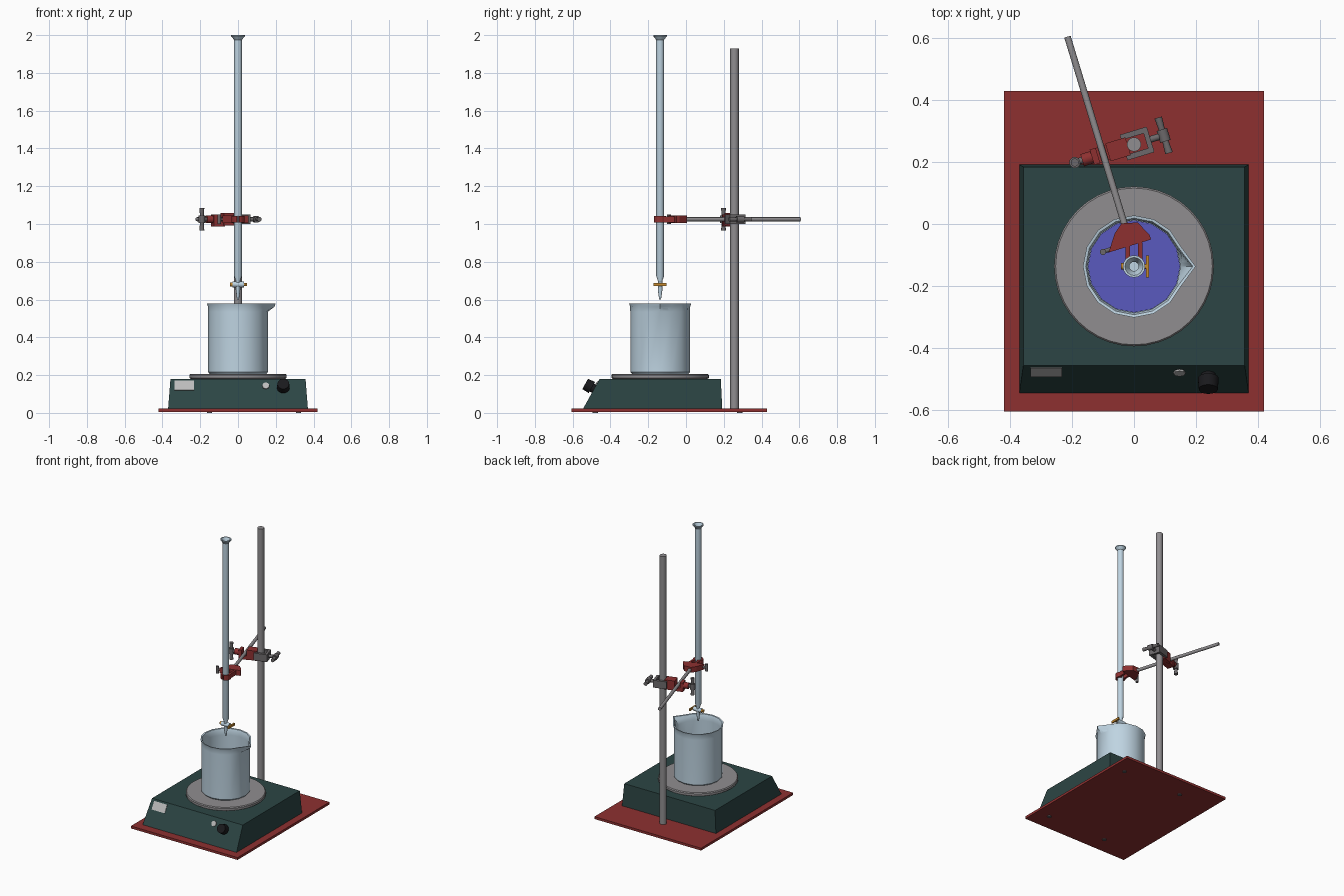
import bpy, bmesh, math
from mathutils import Matrix, Vector

if "Cube" in bpy.data.objects:
    bpy.data.objects.remove(bpy.data.objects["Cube"], do_unlink=True)


def material(name, r, g, b):
    m = bpy.data.materials.new(name)
    m.use_nodes = True
    m.diffuse_color = (r, g, b, 1)
    m.node_tree.nodes["Principled BSDF"].inputs["Base Color"].default_value = (r, g, b, 1)
    return m


RED = material("red paint", 0.27, 0.03, 0.03)
GREEN = material("dark green", 0.025, 0.06, 0.058)
STEEL = material("steel grey", 0.28, 0.27, 0.28)
IRON = material("dark iron", 0.15, 0.14, 0.145)
GLASS = material("pale blue glass", 0.52, 0.66, 0.76)
LIQUID = material("violet liquid", 0.1, 0.1, 0.52)
BRASS = material("orange brass", 0.55, 0.25, 0.03)
BLACK = material("black", 0.01, 0.01, 0.012)
LABEL = material("light grey", 0.5, 0.5, 0.5)


def finish(name, bm, mat, matrix=Matrix(), smooth=False):
    bmesh.ops.recalc_face_normals(bm, faces=bm.faces)
    mesh = bpy.data.meshes.new(name)
    bm.to_mesh(mesh)
    bm.free()
    mesh.materials.append(mat)
    ob = bpy.data.objects.new(name, mesh)
    ob.matrix_world = matrix
    bpy.context.collection.objects.link(ob)
    if smooth:
        bpy.ops.object.select_all(action='DESELECT')
        ob.select_set(True)
        bpy.context.view_layer.objects.active = ob
        bpy.ops.object.shade_smooth_by_angle(angle=math.radians(35))
    return ob


def box(name, lo, hi, mat, matrix=Matrix()):
    bm = bmesh.new()
    lo, hi = Vector(lo), Vector(hi)
    bmesh.ops.create_cube(bm, size=1)
    for v in bm.verts:
        v.co = (lo + hi) / 2 + Vector(a * b for a, b in zip(v.co, hi - lo))
    return finish(name, bm, mat, matrix)


def rod(name, a, b, r, mat, matrix=Matrix(), r2=None, sides=14):
    a, b = Vector(a), Vector(b)
    bm = bmesh.new()
    bmesh.ops.create_cone(bm, cap_ends=True, segments=sides, radius1=r,
                          radius2=r if r2 is None else r2, depth=(b - a).length)
    turn = (b - a).to_track_quat('Z', 'Y').to_matrix().to_4x4()
    bm.transform(Matrix.Translation((a + b) / 2) @ turn)
    return finish(name, bm, mat, matrix, True)


def lathe(name, profile, mat, center, sides=16, edit=None):
    bm = bmesh.new()
    vs = [bm.verts.new((r, 0, z)) for r, z in profile]
    es = [bm.edges.new(p) for p in zip(vs, vs[1:])]
    bmesh.ops.spin(bm, geom=vs + es, cent=(0, 0, 0), axis=(0, 0, 1),
                   angle=math.tau, steps=sides, use_merge=True)
    bmesh.ops.remove_doubles(bm, verts=bm.verts, dist=0.0005)
    if edit:
        edit(bm)
    return finish(name, bm, mat, Matrix.Translation(center), True)


def prism(name, outline, z0, z1, mat, matrix=Matrix()):
    bm = bmesh.new()
    face = bm.faces.new([bm.verts.new((x, y, z0)) for x, y in outline])
    top = bmesh.ops.extrude_face_region(bm, geom=[face])["geom"]
    for v in top:
        if isinstance(v, bmesh.types.BMVert):
            v.co.z = z1
    return finish(name, bm, mat, matrix)


AXIS_Y = -0.137

# Stand base, feet and upright
box("base_plate", (-0.42, -0.605, 0.005), (0.42, 0.43, 0.022), RED)
for x in (-0.15, 0.32):
    for y in (-0.48, 0.285):
        rod("base_foot", (x, y, 0), (x, y, 0.006), 0.014, IRON)
rod("upright_rod", (0, 0.257, 0.02), (0, 0.257, 1.93), 0.023, STEEL)

# Stirrer housing with a sloping front
bm = bmesh.new()
bmesh.ops.create_cube(bm, size=1)
for v in bm.verts:
    up, back = v.co.z > 0, v.co.y > 0
    v.co.x *= 0.715 if up else 0.74
    v.co.y = (0.184 if up else 0.192) if back else (-0.457 if up else -0.545)
    v.co.z = 0.18 if up else 0.022
finish("stirrer_housing", bm, GREEN)

# Controls lie in the frame of the sloping front: local z points outward
slope = Matrix.Translation((0, -0.501, 0.101)) @ Matrix.Rotation(math.atan2(0.158, 0.088), 4, 'X')
rod("control_knob", (0.24, 0.03, 0), (0.24, 0.03, 0.016), 0.024, BLACK, slope)
rod("control_knob_grip", (0.24, 0.03, 0.014), (0.24, 0.03, 0.054), 0.034, BLACK, slope, 0.031, 18)
rod("indicator_lamp", (0.147, 0.047, -0.002), (0.147, 0.047, 0.006), 0.019, LABEL, slope, sides=8)
box("front_label", (-0.335, 0.02, -0.003), (-0.232, 0.078, 0.003), LABEL, slope)

# Heating plate
lathe("heating_plate", [(0, 0.18), (0.25, 0.18), (0.258, 0.185), (0.258, 0.2), (0.253, 0.206),
                        (0, 0.206)], STEEL, (0, AXIS_Y, 0), 40)


# Beaker with a pouring spout on its left
def pull_spout(bm):
    for v in bm.verts:
        if v.co.x > 0.1 and abs(v.co.y) < 0.02 and v.co.z > 0.55:
            v.co.x += 0.034


lathe("beaker", [(0, 0.207), (0.15, 0.207), (0.158, 0.216), (0.158, 0.535), (0.159, 0.562),
                 (0.165, 0.58), (0.156, 0.578), (0.15, 0.56), (0.15, 0.535), (0.15, 0.222),
                 (0, 0.222)], GLASS, (0, AXIS_Y, 0), 16, pull_spout)
lathe("beaker_liquid", [(0, 0.223), (0.149, 0.223), (0.149, 0.36), (0, 0.36)], LIQUID, (0, AXIS_Y, 0))

# Burette: open flared mouth, long tube, narrow tip
lathe("burette_tube", [(0, 0.6), (0.005, 0.6), (0.012, 0.65), (0.012, 0.7), (0.021, 0.725),
                       (0.021, 1.975), (0.036, 1.994), (0.036, 2.0), (0.029, 2.0),
                       (0.015, 1.975), (0.015, 1.85), (0, 1.85)], GLASS, (0, AXIS_Y, 0))

# Stopcock
tap = Matrix.Translation((0, AXIS_Y, 0.68))
rod("stopcock_barrel", (-0.03, 0, 0), (0.032, 0, 0), 0.015, GLASS, tap)
rod("stopcock_cap", (-0.042, 0, 0), (-0.028, 0, 0), 0.011, BRASS, tap)
rod("stopcock_stem", (0.03, 0, 0), (0.042, 0, 0), 0.008, BRASS, tap)
box("stopcock_handle", (0.038, -0.035, -0.008), (0.048, 0.035, 0.008), BRASS, tap)

# Horizontal clamp arm
Z = 1.025
rod("clamp_arm", (-0.215, 0.605, Z), (-0.028, -0.01, Z), 0.011, STEEL)

# Burette jaw: palm, two curved fingers and a wing screw
palm = [(-0.082, -0.092), (0.055, -0.05), (0.05, -0.035), (0.012, 0.005), (-0.04, 0.002), (-0.062, -0.03)]
prism("jaw_palm", palm, Z - 0.019, Z + 0.019, RED)
for side in (-1, 1):
    arc = [math.radians(90 - side * a) for a in range(20, 171, 25)]
    ring = [(r * math.cos(a), r * math.sin(a)) for r, seq in ((0.022, arc), (0.034, arc[::-1])) for a in seq]
    prism("jaw_finger", ring, Z - 0.017, Z + 0.017, RED, Matrix.Translation((0, AXIS_Y, 0)))
    x = side * 0.02
    box("jaw_link", (x - 0.007, -0.118, Z - 0.016), (x + 0.007, -0.06, Z + 0.016), RED)
rod("jaw_screw", (-0.07, -0.08, Z), (-0.105, -0.091, Z), 0.007, IRON)
rod("jaw_wing", (-0.1, -0.09, Z - 0.025), (-0.1, -0.09, Z + 0.025), 0.01, IRON)

# Boss head: turned square to the clamp arm
boss = Matrix.Translation((0, 0.257, Z)) @ Matrix.Rotation(math.radians(17), 4, 'Z')
box("boss_body", (-0.088, -0.03, -0.034), (-0.02, 0.03, 0.034), RED, boss)
box("boss_arm_bridge", (-0.13, -0.025, -0.038), (-0.08, 0.025, -0.012), RED, boss)
box("boss_arm_cheek", (-0.142, -0.026, -0.038), (-0.122, 0.026, 0.026), RED, boss)
rod("boss_arm_collar", (-0.175, 0, 0), (-0.14, 0, 0), 0.021, RED, boss)
for side in (-1, 1):
    box("boss_stand_cheek", (-0.035, side * 0.034 - 0.009, -0.026), (0.055, side * 0.034 + 0.009, 0.026), IRON, boss)
box("boss_stand_bridge", (0.04, -0.04, -0.026), (0.056, 0.04, 0.026), IRON, boss)

# Two T-handled screws, one lying flat and one upright
for u0, u1, axis in ((0.05, 0.1, Vector((0, 1, 0))), (-0.17, -0.2, Vector((0, 0, 1)))):
    end = Vector((u1, 0, 0))
    rod("boss_screw", (u0, 0, 0), end, 0.011, IRON, boss)
    rod("boss_screw_hub", end - axis * 0.02, end + axis * 0.02, 0.018, IRON, boss)
    for side in (-1, 1):
        rod("boss_screw_handle", end, end + axis * side * 0.06, 0.009, IRON, boss, 0.013)
